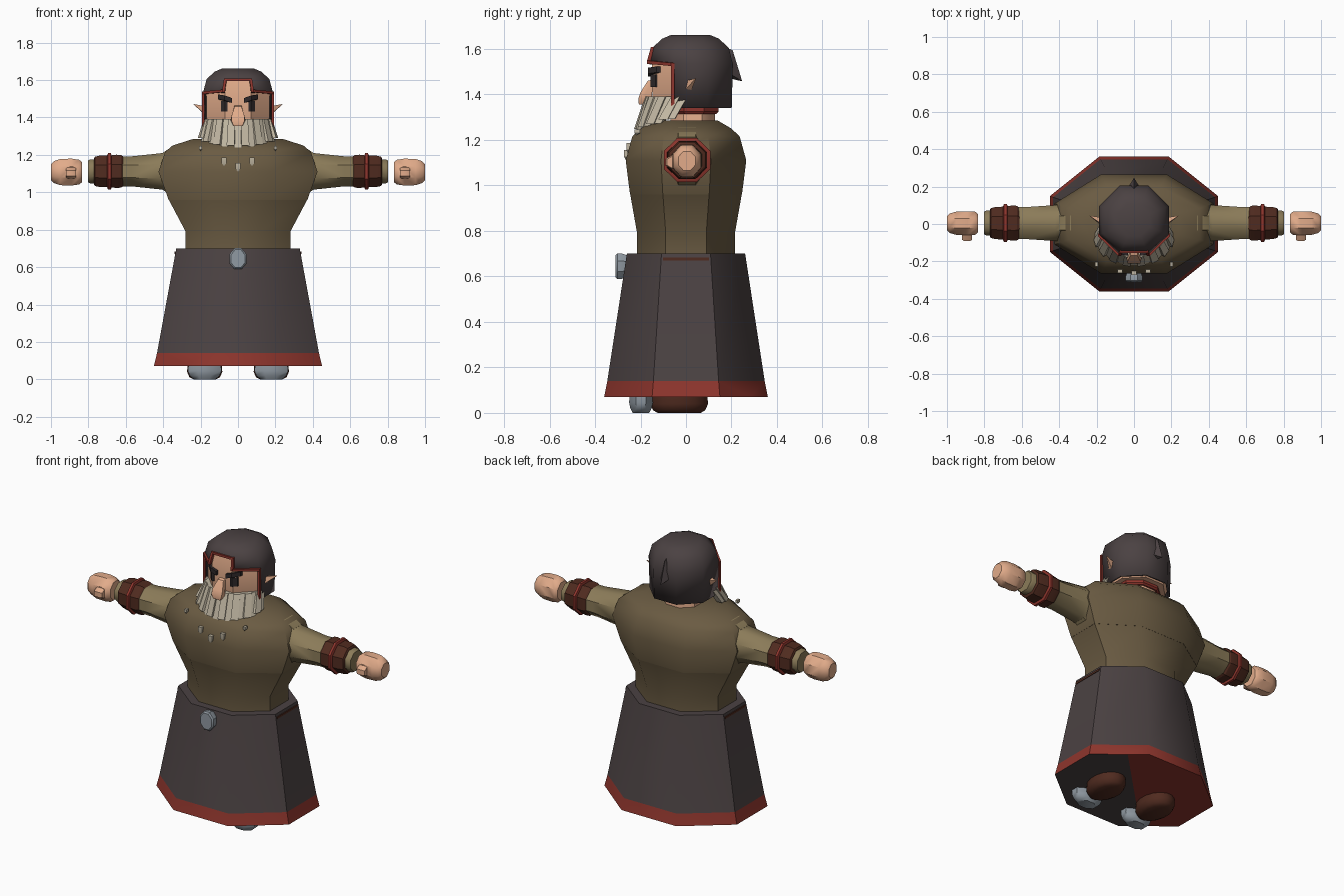
import bpy, bmesh
from math import sin, cos, pi, radians
from mathutils import Vector

cube = bpy.data.objects.get("Cube")
if cube:
    bpy.data.objects.remove(cube, do_unlink=True)


def material(name, r, g, b):
    m = bpy.data.materials.new(name)
    m.use_nodes = True
    m.diffuse_color = (r, g, b, 1)
    m.node_tree.nodes["Principled BSDF"].inputs["Base Color"].default_value = (r, g, b, 1)
    return m


TUNIC = material("olive brown tunic", .145, .105, .055)
SLEEVE = material("light olive sleeve", .26, .20, .10)
SKIRT = material("dark grey cloth", .070, .054, .055)
RED = material("red trim", .27, .036, .026)
SKIN = material("skin", .76, .41, .255)
LEATHER = material("dark leather", .08, .024, .014)
STEEL = material("steel", .28, .32, .36)
BEARD = material("pale beard", .53, .47, .36)
DARK = material("dark brow", .028, .022, .024)


def finish(name, bm, mats, angle=45):
    bmesh.ops.recalc_face_normals(bm, faces=bm.faces)
    mesh = bpy.data.meshes.new(name)
    bm.to_mesh(mesh)
    bm.free()
    for m in mats:
        mesh.materials.append(m)
    ob = bpy.data.objects.new(name, mesh)
    bpy.context.collection.objects.link(ob)
    bpy.ops.object.select_all(action='DESELECT')
    ob.select_set(True)
    bpy.context.view_layer.objects.active = ob
    bpy.ops.object.shade_smooth_by_angle(angle=radians(angle))
    return ob


def loft_mesh(sections, centre=(0, 0, 0), axis='Z', n=8):
    """Stack flat-sided rings (position, half width, half depth) along an axis."""
    bm = bmesh.new()
    rings = []
    for t, ra, rb in sections:
        ring = []
        for i in range(n):
            a = (i + .5) * 2 * pi / n
            u, v = ra * cos(a) / cos(pi / n), rb * sin(a) / cos(pi / n)
            p = {'Z': (u, v, t), 'X': (t, u, v), 'Y': (u, t, v)}[axis]
            ring.append(bm.verts.new(Vector(p) + Vector(centre)))
        rings.append(ring)
    for lo, hi in zip(rings, rings[1:]):
        for i in range(n):
            j = (i + 1) % n
            bm.faces.new((lo[i], lo[j], hi[j], hi[i]))
    bm.faces.new(rings[0])
    bm.faces.new(rings[-1])
    return bm


def loft(name, mat, sections, centre=(0, 0, 0), axis='Z', n=8, angle=45):
    return finish(name, loft_mesh(sections, centre, axis, n), [mat], angle)


def hull(name, mat, points, angle=30):
    bm = bmesh.new()
    verts = [bm.verts.new(p) for p in points]
    res = bmesh.ops.convex_hull(bm, input=verts)
    bmesh.ops.delete(bm, geom=[v for v in bm.verts if not v.link_faces], context='VERTS')
    return finish(name, bm, [mat], angle)


def bar(name, mat, p, q, w):
    offs = [Vector((i, j, k)) * w for i in (-1, 1) for j in (-1, 1) for k in (-1, 1)]
    return hull(name, mat, [Vector(e) + o for e in (p, q) for o in offs])


# Robe skirt with red hem and two-tone underside
bm = loft_mesh([(.07, .45, .36), (.14, .433, .346), (.70, .33, .26)])
under = min(bm.faces, key=lambda f: f.calc_center_median().z)
bmesh.ops.bisect_plane(bm, geom=[under, *under.edges, *under.verts],
                       plane_co=(0, 0, .07), plane_no=(-1, 1, 0))
for f in bm.faces:
    c = f.calc_center_median()
    flat = c.z < .071
    f.material_index = int(c.y > c.x) if flat else int(c.z < .14)
finish("robe_skirt", bm, [SKIRT, RED])

# Tunic in two parts
loft("tunic_lower", TUNIC, [(.68, .28, .215), (.79, .28, .215), (.96, .37, .245)])
loft("tunic_upper", TUNIC, [(.96, .371, .246), (1.11, .425, .265), (1.215, .39, .236),
                            (1.25, .35, .20), (1.285, .24, .14)])

# Belt buckle and side loops
loft("belt_buckle", STEEL, [(-.31, .038, .048), (-.302, .046, .056),
                            (-.283, .046, .056), (-.26, .038, .048)], (0, 0, .645), 'Y', 8, 30)

for s, side in ((1, "left"), (-1, "right")):
    # Arms
    arm = (0, .005, 1.112)

    def along(secs):
        return [(s * t, a, b) for t, a, b in secs]

    bar(side + "_belt_loop", LEATHER, (s * .333, -.095, .677), (s * .333, .095, .677), .006)
    loft(side + "_shoulder", SLEEVE, along([(.25, .07, .125), (.29, .10, .145), (.34, .095, .142),
                                            (.40, .09, .10)]), arm, 'X')
    loft(side + "_sleeve", SLEEVE, along([(.36, .10, .105), (.42, .096, .096), (.57, .086, .08),
                                          (.62, .086, .08)]), arm, 'X')
    loft(side + "_sleeve_end", SLEEVE, along([(.70, .066, .064), (.79, .066, .064),
                                              (.803, .060, .058)]), arm, 'X')
    loft(side + "_cuff", LEATHER, along([(.61, .080, .078), (.625, .092, .087), (.65, .094, .089),
                                         (.69, .088, .084), (.74, .086, .084), (.765, .080, .078),
                                         (.77, .072, .070)]), arm, 'X', 8, 25)
    loft(side + "_cuff_band", RED, along([(.675, .09, .085), (.68, .102, .097), (.695, .102, .097),
                                          (.70, .09, .085)]), arm, 'X', 8, 30)
    # Hands
    loft(side + "_hand", SKIN, along([(.835, .050, .055), (.85, .062, .066), (.89, .064, .072),
                                      (.95, .062, .070), (.985, .052, .058), (1, .038, .042)]),
         (0, .004, 1.108), 'X', 8, 40)
    loft(side + "_thumb", SKIN, along([(.865, .022, .022), (.875, .028, .027), (.91, .028, .027),
                                       (.92, .022, .022)]), (0, -.062, 1.102), 'X', 6)
    # Boots and steel toes
    loft(side + "_boot", LEATHER, [(0, .060, .095), (.012, .082, .115), (.04, .094, .127),
                                   (.11, .09, .12)], (s * .178, -.03, 0), n=16)
    loft(side + "_toe_cap", STEEL, [(0, .058, .036), (.02, .08, .047), (.045, .09, .052),
                                    (.085, .086, .05)], (s * .178, -.198, 0))
    # Ears, brows and eyes
    hull(side + "_ear", SKIN, [(s * .172, -.01, 1.415), (s * .172, .02, 1.41), (s * .172, .035, 1.455),
                               (s * .172, .0, 1.46), (s * .24, .045, 1.472)])
    hull(side + "_brow", DARK, [(s * x, y + d, z + h) for x, y, z in
                                ((.032, -.160, 1.478), (.072, -.158, 1.492), (.108, -.122, 1.497))
                                for d in (-.008, .02) for h in (0, .026)])
    hull(side + "_eye", DARK, [(s * x, y + d, z) for x, y in ((.055, -.152), (.07, -.152), (.092, -.130))
                               for d in (-.004, .015) for z in (1.432, 1.487)])
    # Helmet trim round the face opening
    path = [(.185, -.058, 1.345), (.185, -.058, 1.532), (.077, -.164, 1.542),
            (.068, -.147, 1.602), (0, -.147, 1.602)]
    for p, q in zip(path, path[1:]):
        bar(side + "_helmet_trim", RED, (s * p[0], p[1], p[2]), (s * q[0], q[1], q[2]), .007)

# Neck, collar, head and nose
loft("neck", SKIN, [(1.25, .11, .10), (1.37, .10, .095)], (0, .03, 0))
bm = loft_mesh([(1.315, .118, .10), (1.325, .125, .108), (1.345, .125, .108), (1.355, .118, .10)],
               (0, .035, 0))
finish("collar", bm, [RED], 30)
loft("head", SKIN, [(1.34, .155, .155), (1.38, .168, .168), (1.535, .170, .170), (1.61, .152, .152)],
     (0, .02, 0), angle=30)
hull("nose", SKIN, [(x * w, y, z) for x in (-1, 1) for w, y, z in
                    ((.018, -.150, 1.465), (.018, -.168, 1.46), (.034, -.20, 1.41),
                     (.040, -.185, 1.385), (.034, -.21, 1.38), (.024, -.207, 1.355),
                     (.024, -.15, 1.355))])

# Helmet shell, with the face opening cut from its front facets
bm = loft_mesh([(1.34, .181, .181), (1.535, .186, .186), (1.605, .168, .168),
                (1.645, .125, .125), (1.662, .085, .085)], (0, .02, 0))
opening = []
for f in bm.faces:
    c = f.calc_center_median()
    low = c.z < 1.5 and c.y < -.06
    peak = 1.5 < c.z < 1.6 and c.y < -.14
    if low or peak or c.z < 1.35:
        opening.append(f)
bmesh.ops.delete(bm, geom=opening, context='FACES')
helmet = finish("helmet", bm, [SKIRT], 46)
shell = helmet.modifiers.new("thickness", 'SOLIDIFY')
shell.thickness = .012
shell.offset = -1

# Fin hooked to the back of the helmet
hull("helmet_fin", SKIRT, [(0, .18, 1.605), (0, .205, 1.595), (0, .247, 1.458),
                           (.032, .195, 1.49), (-.032, .195, 1.49), (0, .195, 1.47)])

# Beard: overlapping strands flaring outward and forward
count = 17
for i in range(count):
    a = radians(-86 + 172 * i / (count - 1))
    tangent = Vector((cos(a), sin(a), 0))
    out = Vector((sin(a), -cos(a), 0))
    step = .008 * (i % 2)
    top = Vector((.172 * sin(a), -.168 * cos(a), 1.392))
    tip = Vector((.205 * sin(a), -.06 - .155 * cos(a), 1.295 - .055 * cos(a) + step))
    pts = [p + tangent * w * k + out * (step + d) for p, w in ((top, .019), (tip, .021))
           for k in (-1, 1) for d in (-.03, .004)]
    hull("beard_strand", BEARD, pts)

# Strand tips lying on the chest
for x, y, z in ((-.075, -.25, 1.165), (.075, -.25, 1.165), (0, -.26, 1.135),
                (-.2, -.215, 1.235), (.2, -.215, 1.235)):
    size = .016 if abs(x) < .1 else .009
    hull("beard_tip", BEARD, [(x + i * size * .8, y + j * .012, z + h * size)
                              for i in (-1, 1) for j in (-1, 1) for h in (-.6, 1.3)]
         + [(x, y - .004, z - 1.6 * size)])
